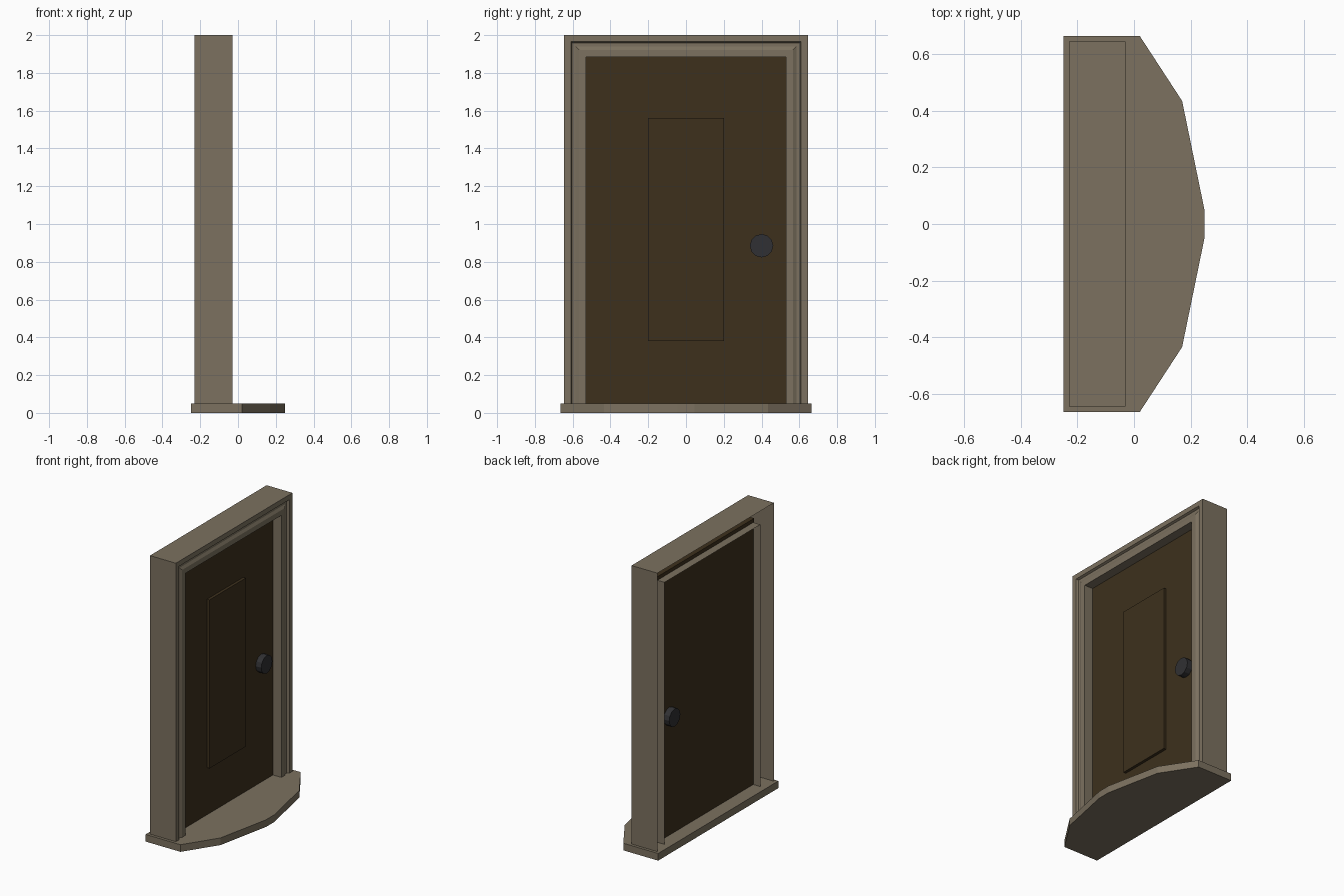
import bpy, bmesh, math

if "Cube" in bpy.data.objects:
    bpy.data.objects.remove(bpy.data.objects["Cube"])


def material(name, rgb):
    m = bpy.data.materials.new(name)
    m.diffuse_color = (*rgb, 1)
    m.use_nodes = True
    m.node_tree.nodes["Principled BSDF"].inputs["Base Color"].default_value = m.diffuse_color
    return m


stone = material("stone", (0.20, 0.165, 0.115))
wood = material("dark_wood", (0.047, 0.03, 0.012))
iron = material("iron", (0.03, 0.03, 0.033))


def finish(name, bm, mat):
    me = bpy.data.meshes.new(name)
    bm.to_mesh(me)
    bm.free()
    ob = bpy.data.objects.new(name, me)
    me.materials.append(mat)
    bpy.context.collection.objects.link(ob)
    return ob


def box(name, x0, x1, y0, y1, z0, z1, mat):
    bm = bmesh.new()
    bmesh.ops.create_cube(bm, size=1)
    for v in bm.verts:
        v.co.x = x1 if v.co.x > 0 else x0
        v.co.y = y1 if v.co.y > 0 else y0
        v.co.z = z1 if v.co.z > 0 else z0
    return finish(name, bm, mat)


# Doorstep: half outline mirrored across y, then extruded up
half = [(-0.25, 0.665), (0.02, 0.665), (0.17, 0.435), (0.25, 0.045)]
outline = [(x, -y) for x, y in half] + half[::-1]
bm = bmesh.new()
base = bm.faces.new([bm.verts.new((x, y, 0)) for x, y in outline])
top = bmesh.ops.extrude_face_region(bm, geom=[base])["geom"]
bmesh.ops.translate(bm, vec=(0, 0, 0.05),
                    verts=[v for v in top if isinstance(v, bmesh.types.BMVert)])
bmesh.ops.recalc_face_normals(bm, faces=bm.faces)
finish("doorstep", bm, stone)

# Door frame: moulded profile (inset, x) swept up, over and down; open at the back
profile = [(0, -0.23), (0, -0.03), (0.035, -0.03), (0.042, -0.045),
           (0.06, -0.045), (0.078, -0.035), (0.115, -0.035), (0.115, -0.205)]
W, H, Z0 = 0.645, 2.0, 0.05
bm = bmesh.new()
rows = []
for d, x in profile:
    path = [(-W + d, Z0), (-W + d, H - d), (W - d, H - d), (W - d, Z0)]
    rows.append([bm.verts.new((x, y, z)) for y, z in path])
for a, b in zip(rows, rows[1:]):
    for i in range(3):
        bm.faces.new((a[i], b[i], b[i + 1], a[i + 1]))
bmesh.ops.recalc_face_normals(bm, faces=bm.faces)
# Outward direction: the outer top face must point up
if max(bm.faces, key=lambda f: f.calc_center_median().z).normal.z < 0:
    bmesh.ops.reverse_faces(bm, faces=bm.faces)
finish("door_frame", bm, stone)

# Door slab with raised centre panel
box("door", -0.15, -0.10, -0.54, 0.54, 0.05, 1.91, wood)
box("door_panel", -0.11, -0.08, -0.2, 0.2, 0.38, 1.56, wood)

# Knobs on both faces
for name, x0, x1 in (("front_knob", -0.10, -0.057), ("back_knob", -0.193, -0.15)):
    bpy.ops.mesh.primitive_cylinder_add(
        vertices=12, radius=0.062, depth=x1 - x0,
        location=((x0 + x1) / 2, 0.40, 0.885), rotation=(0, math.pi / 2, 0))
    knob = bpy.context.object
    knob.name = name
    knob.data.materials.append(iron)
